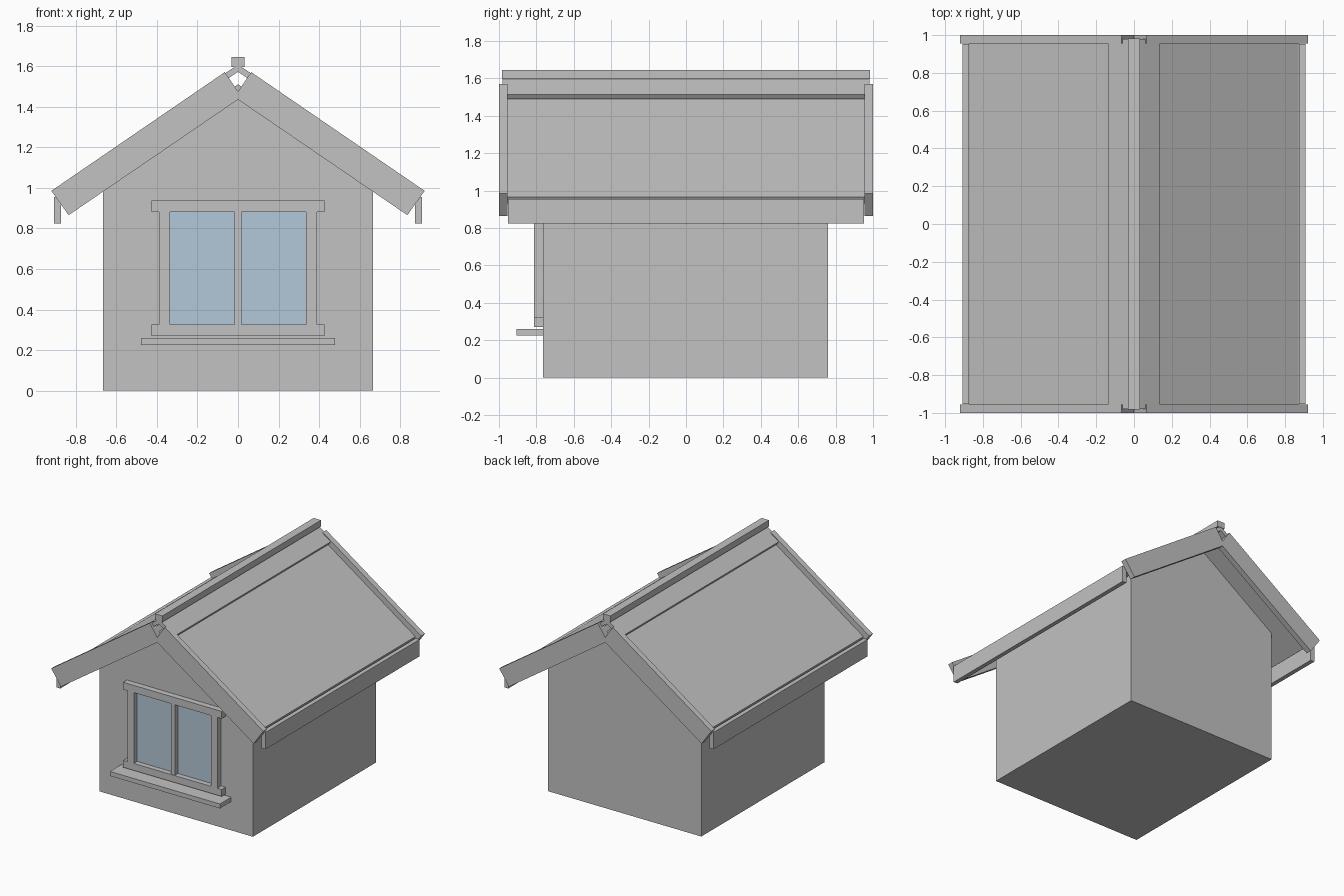
import bpy, bmesh

if "Cube" in bpy.data.objects:
    bpy.data.objects.remove(bpy.data.objects["Cube"])


def material(name, rgb):
    m = bpy.data.materials.new(name)
    m.diffuse_color = (*rgb, 1)
    m.use_nodes = True
    m.node_tree.nodes["Principled BSDF"].inputs["Base Color"].default_value = m.diffuse_color
    return m


GREY = material("plain_grey", (0.54, 0.54, 0.54))
GLASS = material("pale_blue_glass", (0.45, 0.58, 0.69))


def prism(name, profile, y0, y1, mat=GREY):
    """Extrude an (x, z) outline from y0 to y1."""
    bm = bmesh.new()
    face = bm.faces.new([bm.verts.new((x, y0, z)) for x, z in profile])
    ext = bmesh.ops.extrude_face_region(bm, geom=[face])["geom"]
    moved = [v for v in ext if isinstance(v, bmesh.types.BMVert)]
    bmesh.ops.translate(bm, verts=moved, vec=(0, y1 - y0, 0))
    bmesh.ops.recalc_face_normals(bm, faces=bm.faces)
    mesh = bpy.data.meshes.new(name)
    bm.to_mesh(mesh)
    bm.free()
    mesh.materials.append(mat)
    ob = bpy.data.objects.new(name, mesh)
    bpy.context.collection.objects.link(ob)
    return ob


def box(name, x0, x1, z0, z1, y0, y1, mat=GREY):
    return prism(name, [(x0, z0), (x1, z0), (x1, z1), (x0, z1)], y0, y1, mat)


SLOPE = 0.684


def pitch(apex, x):
    return apex - SLOPE * x


# Gabled body
W, APEX = 0.665, 1.51
prism("gable_body", [(-W, 0), (W, 0), (W, pitch(APEX, W)), (0, APEX),
                     (-W, pitch(APEX, W))], -0.765, 0.76)

# Pitched roof parts, repeated on both sides
for side, s in (("left", -1), ("right", 1)):
    def mirrored(points):
        return [(s * x, z) for x, z in points]

    # Roof panel, square cut at the ridge and eave
    panel = [(0.045, pitch(1.562, 0.045)), (0.87, pitch(1.562, 0.87)),
             (0.847, pitch(APEX, 0.847)), (0.021, pitch(APEX, 0.021))]
    prism("roof_panel_" + side, mirrored(panel), -0.955, 0.955)

    # Barge boards on both gables
    barge = [(0.065, 1.57), (0.92, 0.985), (0.835, 0.865), (0, 1.435), (0, 1.475)]
    for end, y0 in (("front", -1.0), ("back", 0.955)):
        prism(f"barge_board_{end}_{side}", mirrored(barge), y0, y0 + 0.045)

    # Eave fascia
    x0, x1 = sorted((s * 0.873, s * 0.907))
    box("eave_fascia_" + side, x0, x1, 0.823, 0.955, -0.953, 0.953)

# Ridge flashing and capping batten
prism("ridge_flashing", [(0, 1.607), (0.137, 1.515), (0.12, 1.49), (0, 1.572),
                         (-0.12, 1.49), (-0.137, 1.515)], -0.98, 0.98)
box("ridge_batten", -0.032, 0.032, 1.596, 1.645, -0.983, 0.983)

# Front window: glass, jambs, mullion, head, bottom rail and sill
FRONT, WALL = -0.812, -0.765
box("window_glass", -0.335, 0.335, 0.325, 0.88, -0.77, -0.762, GLASS)
box("window_jamb_left", -0.39, -0.335, 0.325, 0.88, FRONT, WALL)
box("window_jamb_right", 0.335, 0.39, 0.325, 0.88, FRONT, WALL)
box("window_mullion", -0.018, 0.018, 0.325, 0.88, FRONT + 0.005, WALL)
box("window_head", -0.427, 0.427, 0.88, 0.937, FRONT, WALL)
box("window_bottom_rail", -0.427, 0.427, 0.27, 0.325, FRONT, WALL)
box("window_sill", -0.477, 0.477, 0.225, 0.26, -0.905, WALL)
